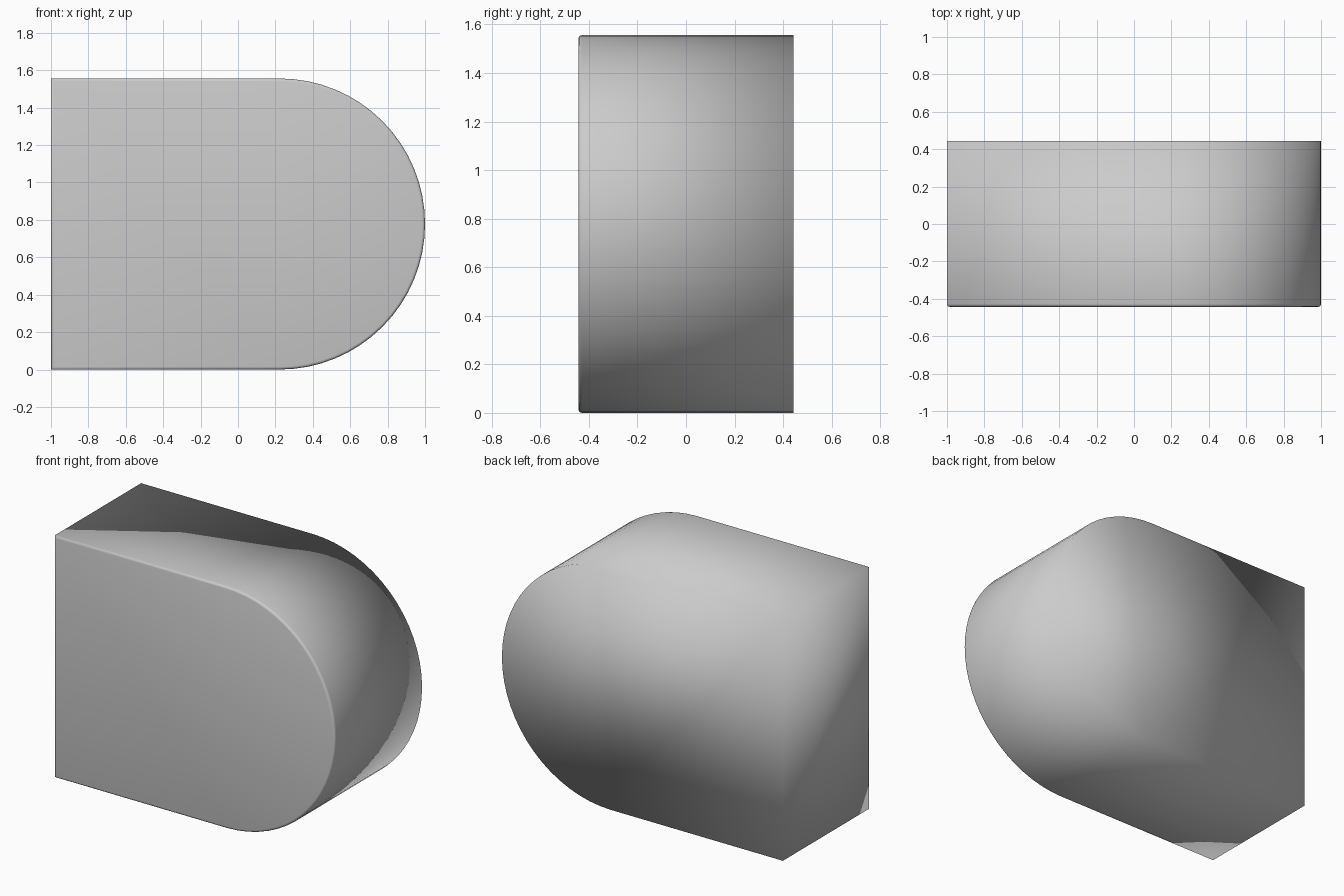
import bpy, bmesh
from math import sin, cos, pi

if "Cube" in bpy.data.objects:
    bpy.data.objects.remove(bpy.data.objects["Cube"])

HALF_LENGTH, HALF_DEPTH, HEIGHT = 1.0, 0.443, 1.556
RADIUS = HEIGHT / 2
SEGMENTS = 32

# D-shaped profile: square left end, half-round right end
profile = [(-HALF_LENGTH, 0.0)]
for i in range(SEGMENTS + 1):
    a = -pi / 2 + pi * i / SEGMENTS
    profile.append((HALF_LENGTH - RADIUS + RADIUS * cos(a), RADIUS + RADIUS * sin(a)))
profile.append((-HALF_LENGTH, HEIGHT))

# Extrude the profile from front to back
bm = bmesh.new()
front = bm.faces.new([bm.verts.new((x, -HALF_DEPTH, z)) for x, z in profile])
rim = list(front.edges)
back = bmesh.ops.extrude_face_region(bm, geom=[front], use_keep_orig=True)
bmesh.ops.translate(bm, vec=(0, 2 * HALF_DEPTH, 0),
                    verts=[g for g in back["geom"] if isinstance(g, bmesh.types.BMVert)])

# Small rounded edge around the front face only
bmesh.ops.bevel(bm, geom=rim, offset=0.015, offset_type='OFFSET',
                segments=3, profile=0.5, affect='EDGES')
bmesh.ops.recalc_face_normals(bm, faces=bm.faces)

# Softly shaded all over, including the back
for f in bm.faces:
    f.smooth = True

mesh = bpy.data.meshes.new("rounded_block")
bm.to_mesh(mesh)
bm.free()
bpy.context.collection.objects.link(bpy.data.objects.new("rounded_block", mesh))
